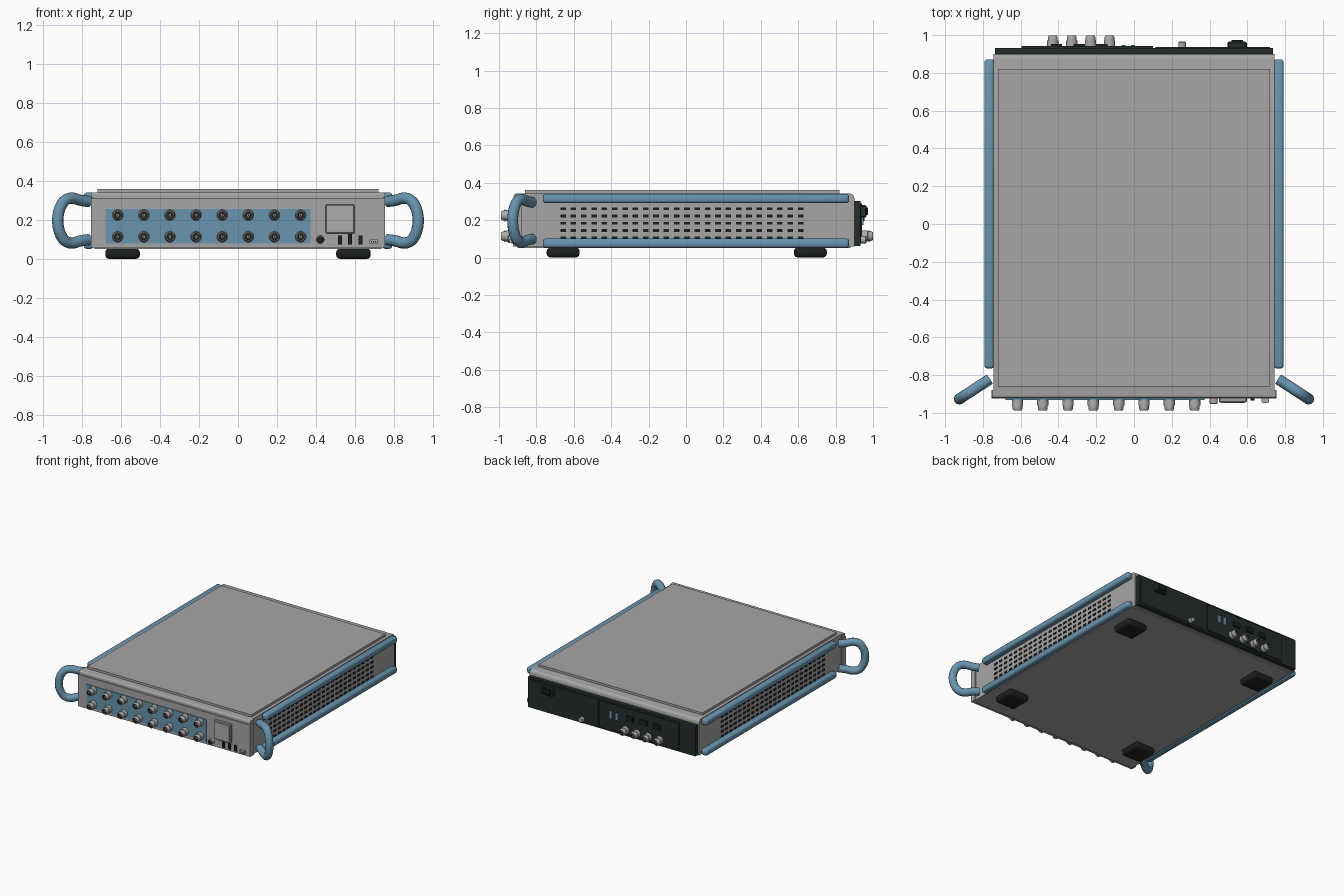
import bpy, bmesh, math
from mathutils import Vector, Matrix

if "Cube" in bpy.data.objects:
    bpy.data.objects.remove(bpy.data.objects["Cube"])


def mat(name, r, g, b):
    m = bpy.data.materials.new(name)
    m.diffuse_color = (r, g, b, 1)
    m.use_nodes = True
    m.node_tree.nodes["Principled BSDF"].inputs["Base Color"].default_value = m.diffuse_color
    return m


GREY = mat("case grey", 0.38, 0.38, 0.39)
BLUE = mat("trim blue", 0.14, 0.30, 0.43)
DARK = mat("panel charcoal", 0.018, 0.026, 0.026)
BLACK = mat("rubber black", 0.012, 0.014, 0.014)
METAL = mat("connector metal", 0.42, 0.42, 0.42)


def finish(name, bm, *mats, smooth=True):
    bmesh.ops.recalc_face_normals(bm, faces=bm.faces)
    me = bpy.data.meshes.new(name)
    bm.to_mesh(me)
    bm.free()
    ob = bpy.data.objects.new(name, me)
    bpy.context.collection.objects.link(ob)
    for m in mats:
        me.materials.append(m)
    if smooth:
        bpy.ops.object.select_all(action='DESELECT')
        ob.select_set(True)
        bpy.context.view_layer.objects.active = ob
        bpy.ops.object.shade_smooth_by_angle(angle=math.radians(35))
    return ob


def add_box(bm, x0, x1, y0, y1, z0, z1):
    m = Matrix.Translation(((x0 + x1) / 2, (y0 + y1) / 2, (z0 + z1) / 2))
    m = m @ Matrix.Diagonal((x1 - x0, y1 - y0, z1 - z0, 1))
    return bmesh.ops.create_cube(bm, size=1, matrix=m)["verts"]


def box(name, m, *ext, bevel=0, seg=3, pick=None):
    bm = bmesh.new()
    add_box(bm, *ext)
    if bevel:
        edges = [e for e in bm.edges if pick is None or pick(e)]
        bmesh.ops.bevel(bm, geom=edges, offset=bevel, segments=seg, profile=0.5, affect='EDGES')
    return finish(name, bm, m)


def lathe(bm, profile, x, y, z, d, n=20):
    """Spin (radius, distance, material) rings around the y axis, pointing along d."""
    rings = []
    for r, h, _ in profile:
        rings.append([bm.verts.new((x + r * math.cos(2 * math.pi * i / n), y + d * h,
                                    z + r * math.sin(2 * math.pi * i / n))) for i in range(n)])
    for k in range(len(rings) - 1):
        for i in range(n):
            j = (i + 1) % n
            f = bm.faces.new((rings[k][i], rings[k][j], rings[k + 1][j], rings[k + 1][i]))
            f.material_index = profile[k + 1][2]
    bm.faces.new(rings[-1]).material_index = profile[-1][2]


# Case: long box with rounded upper front and back edges
box("case", GREY, -0.745, 0.745, -0.915, 0.90, 0.06, 0.342, bevel=0.025, seg=4,
    pick=lambda e: all(v.co.z > 0.3 for v in e.verts) and abs(e.verts[0].co.x - e.verts[1].co.x) > 1)
box("front_panel", GREY, -0.755, 0.755, -0.925, -0.88, 0.06, 0.312)
box("front_top_strip", GREY, -0.753, 0.753, -0.921, -0.88, 0.316, 0.342, bevel=0.012,
    pick=lambda e: all(v.co.z > 0.33 and v.co.y < -0.9 for v in e.verts))
box("top_plate", GREY, -0.72, 0.72, -0.86, 0.82, 0.335, 0.36)
box("bottom_plate", GREY, -0.735, 0.735, -0.90, 0.88, 0.052, 0.065)

# Side rails and vent slots
for s, side in ((1, "right"), (-1, "left")):
    for z, level in ((0.316, "upper"), (0.077, "lower")):
        x0, x1 = sorted((s * 0.74, s * 0.792))
        box(f"{level}_rail_{side}", BLUE, x0, x1, -0.765, 0.872, z - 0.025, z + 0.025, bevel=0.016)
    bm = bmesh.new()
    x0, x1 = sorted((s * 0.74, s * 0.75))
    for row in range(5):
        for col in range(24):
            y, z = -0.657 + col * 0.0552, 0.105 + row * 0.039
            add_box(bm, x0, x1, y - 0.015, y + 0.015, z - 0.0075, z + 0.0075)
    finish(f"vent_slots_{side}", bm, BLACK, smooth=False)

    # Carrying handle: tube swept along a D-shaped path in a slanted plane
    half = [(0.0, 0.098), (0.05, 0.104), (0.105, 0.115), (0.145, 0.104),
            (0.172, 0.072), (0.186, 0.035)]
    path = half + [(0.19, 0.0)] + [(u, -v) for u, v in reversed(half)]
    cu = bpy.data.curves.new("handle_path", 'CURVE')
    cu.dimensions = '3D'
    cu.bevel_depth, cu.bevel_resolution, cu.use_fill_caps = 0.029, 4, True
    cu.resolution_u = 4
    sp = cu.splines.new('BEZIER')
    sp.bezier_points.add(len(path) - 1)
    for p, (u, v) in zip(sp.bezier_points, path):
        p.co = (s * (0.765 + u * 0.84), -0.822 - u * 0.55, 0.197 + v)
        p.handle_left_type = p.handle_right_type = 'AUTO'
    ob = bpy.data.objects.new(f"handle_{side}", cu)
    bpy.context.collection.objects.link(ob)
    cu.materials.append(BLUE)
    bpy.ops.object.select_all(action='DESELECT')
    ob.select_set(True)
    bpy.context.view_layer.objects.active = ob
    bpy.ops.object.convert(target='MESH')
    bpy.ops.object.shade_smooth_by_angle(angle=math.radians(35))

    # Rounded feet
    for y, end in ((-0.657, "front"), (0.665, "back")):
        box(f"{end}_foot_{side}", BLACK, s * 0.592 - 0.089, s * 0.592 + 0.089, y - 0.088, y + 0.088,
            0, 0.055, bevel=0.022)

# Coaxial connectors: flange, barrel, dark socket, centre pin
CONNECTOR = [(0.03, 0, 0), (0.03, 0.03, 0), (0.026, 0.031, 0), (0.026, 0.048, 0), (0.021, 0.058, 0),
             (0.017, 0.058, 0), (0.017, 0.045, 1), (0.009, 0.045, 1), (0.009, 0.054, 0), (0.004, 0.054, 0),
             (0.004, 0.050, 1)]


def connectors(name, places, y, d):
    bm = bmesh.new()
    for x, z in places:
        lathe(bm, CONNECTOR, x, y, z, d)
        for s in (-1, 1):  # bayonet lugs
            add_box(bm, x - 0.004, x + 0.004, y + d * 0.04 - 0.004, y + d * 0.04 + 0.004,
                    z + s * 0.027 - 0.004, z + s * 0.027 + 0.004)
    finish(name, bm, METAL, BLACK)


# Front controls
box("connector_plate", BLUE, -0.68, 0.372, -0.931, -0.92, 0.08, 0.256)
connectors("front_connectors", [(-0.617 + 0.134 * i, z) for i in range(8) for z in (0.225, 0.114)], -0.93, -1)
box("display_frame", GREY, 0.45, 0.597, -0.945, -0.92, 0.13, 0.28, bevel=0.005, seg=1)
box("display_face", METAL, 0.462, 0.585, -0.948, -0.94, 0.145, 0.268)
bm = bmesh.new()
lathe(bm, [(0.021, 0, 0), (0.021, 0.025, 0), (0.016, 0.03, 0), (0.016, 0.026, 1)], 0.422, -0.924, 0.1, -1)
finish("power_button", bm, METAL, BLACK)
for i, (x, z0, z1) in enumerate([(0.523, 0.075, 0.12), (0.575, 0.075, 0.127), (0.628, 0.075, 0.12)]):
    box(f"front_port_{i + 1}", BLACK, x - 0.01, x + 0.01, -0.934, -0.92, z0, z1)
box("front_socket", METAL, 0.675, 0.716, -0.945, -0.92, 0.078, 0.1)
for x in (0.685, 0.695, 0.705):
    box("socket_slot", BLACK, x - 0.003, x + 0.003, -0.947, -0.943, 0.085, 0.093)

# Back panel with raised module plates
box("back_panel", DARK, -0.735, 0.735, 0.895, 0.932, 0.062, 0.302)
box("module_plate", DARK, -0.595, 0.1, 0.93, 0.942, 0.075, 0.288)
box("power_plate", DARK, 0.115, 0.72, 0.93, 0.936, 0.075, 0.288)
box("power_inlet", DARK, 0.495, 0.597, 0.93, 0.965, 0.215, 0.28, bevel=0.006, seg=1)
box("power_switch", BLACK, 0.515, 0.577, 0.96, 0.974, 0.228, 0.267)
connectors("back_connectors", [(x, 0.115) for x in (-0.43, -0.33, -0.23, -0.13)], 0.941, 1)
bm = bmesh.new()
lathe(bm, [(0.02, 0, 0), (0.02, 0.03, 0), (0.016, 0.034, 0)], 0.255, 0.931, 0.095, 1)
finish("ground_post", bm, METAL)
for x in (-0.005, -0.055):
    box("blue_port", BLUE, x - 0.011, x + 0.011, 0.935, 0.948, 0.175, 0.23)
for x in (-0.17, -0.29, -0.41):
    box("network_port", BLACK, x - 0.03, x + 0.03, 0.935, 0.954, 0.195, 0.235)
